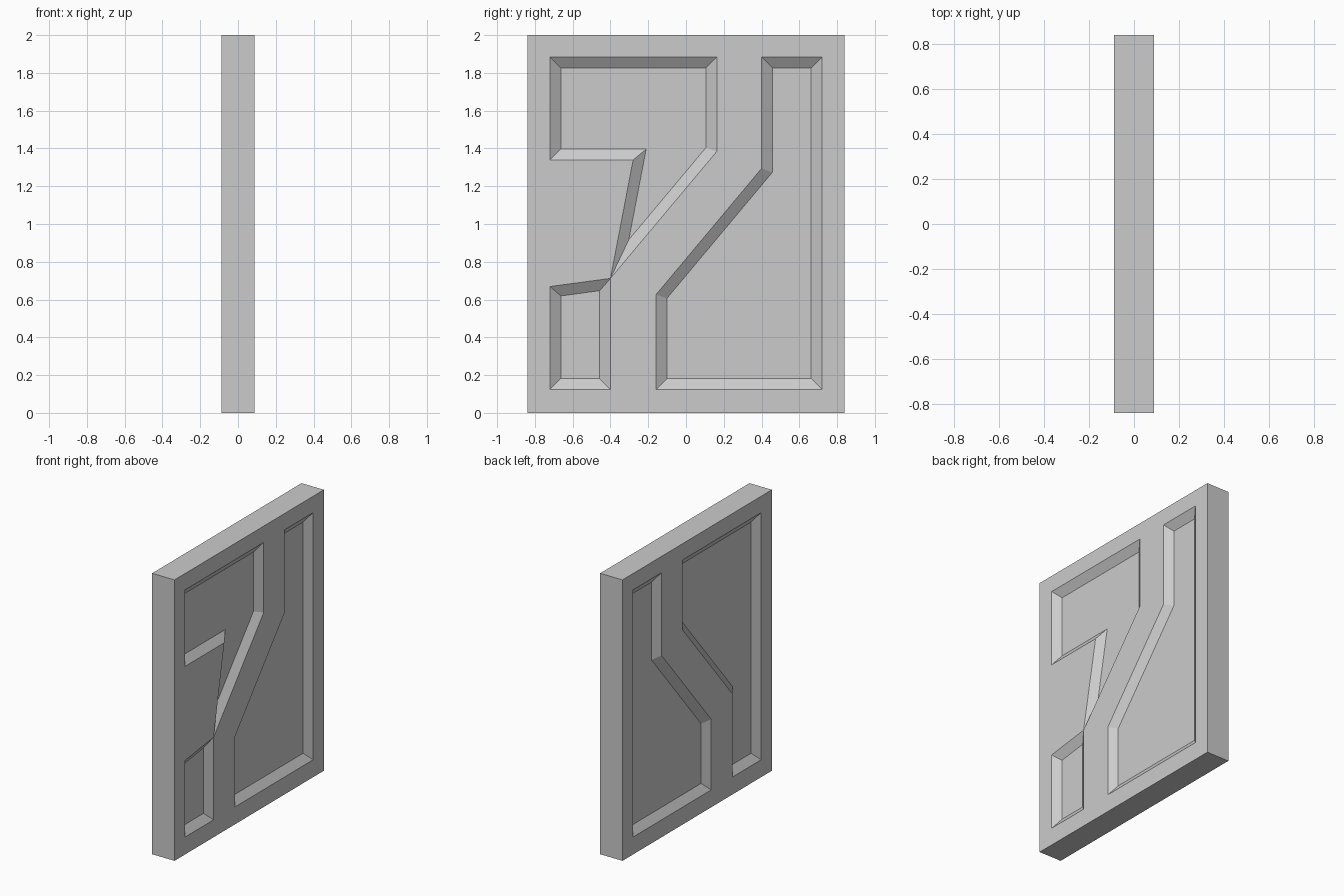
import bpy, bmesh
from mathutils import Vector

cube = bpy.data.objects.get("Cube")
if cube:
    bpy.data.objects.remove(cube, do_unlink=True)

HALF_X, HALF_Y, HEIGHT = 0.088, 0.84, 2.0
BEVEL, DEPTH = 0.057, 0.04

grey = bpy.data.materials.new("light grey")
grey.use_nodes = True
grey.diffuse_color = (0.6, 0.6, 0.6, 1)
grey.node_tree.nodes["Principled BSDF"].inputs["Base Color"].default_value = (0.6, 0.6, 0.6, 1)

# Slab corners and panel outline points in (y, z)
BL, BR, TR, TL = (-HALF_Y, 0), (HALF_Y, 0), (HALF_Y, HEIGHT), (-HALF_Y, HEIGHT)
LOW, HIGH, EDGE = 0.124, 1.884, 0.72
PINCH = (-0.40, 0.712)
left_top = [(-EDGE, HIGH), (0.163, HIGH), (0.163, 1.384)]
left_low = [(-0.40, LOW), (-EDGE, LOW)]
notch_top = [(-0.28, 1.339), (-EDGE, 1.339)]
notch_low = (-EDGE, 0.669)
wide_panel = [(0.40, HIGH), (EDGE, HIGH), (EDGE, LOW), (-0.158, LOW),
              (-0.158, 0.627), (0.40, 1.294)]

# Recess outlines, all clockwise in (y, z)
notched_panels = [left_top + [PINCH] + notch_top, [notch_low, PINCH] + left_low, wide_panel]
plain_panels = [left_top + [PINCH] + left_low, wide_panel]

# Flat raised frame around the recesses
common_frame = [
    [TL, TR, wide_panel[1], wide_panel[0], left_top[1], left_top[0]],
    [TR, BR, wide_panel[2], wide_panel[1]],
    [BR, BL, left_low[1], left_low[0], wide_panel[3], wide_panel[2]],
    [left_top[1], wide_panel[0], wide_panel[5], wide_panel[4], wide_panel[3],
     left_low[0], PINCH, left_top[2]],
]
notched_edge = [BL, TL, left_top[0], notch_top[1], notch_top[0], PINCH, notch_low, left_low[1]]
plain_edge = [BL, TL, left_top[0], left_low[1]]


def inset(loop, dist):
    """Mitred inward offset of a clockwise loop."""
    pts = [Vector(p) for p in loop]
    result = []
    for i, p in enumerate(pts):
        d1 = (p - pts[i - 1]).normalized()
        d2 = (pts[(i + 1) % len(pts)] - p).normalized()
        n1, n2 = Vector((d1.y, -d1.x)), Vector((d2.y, -d2.x))
        result.append(tuple(p + (n1 + n2) * dist / (1 + n1.dot(n2))))
    return result


bm = bmesh.new()


def add_face(points):
    bm.faces.new([bm.verts.new(p) for p in points])


def add_side(sign, panels, frame):
    x, floor_x = sign * HALF_X, sign * (HALF_X - DEPTH)
    for poly in frame:
        add_face([(x, *p) for p in poly])
    for outer in panels:
        inner = inset(outer, BEVEL)
        add_face([(floor_x, *p) for p in inner])
        for i in range(len(outer)):
            add_face([(x, *outer[i - 1]), (x, *outer[i]),
                      (floor_x, *inner[i]), (floor_x, *inner[i - 1])])


# Notched face, plain face and the four slab edges
add_side(1, notched_panels, common_frame + [notched_edge])
add_side(-1, plain_panels, common_frame + [plain_edge])
corners = [BL, BR, TR, TL]
for i in range(4):
    a, b = corners[i - 1], corners[i]
    add_face([(-HALF_X, *a), (-HALF_X, *b), (HALF_X, *b), (HALF_X, *a)])

bmesh.ops.remove_doubles(bm, verts=bm.verts[:], dist=0.0005)
bmesh.ops.recalc_face_normals(bm, faces=bm.faces[:])
mesh = bpy.data.meshes.new("panelled_slab")
bm.to_mesh(mesh)
bm.free()
mesh.materials.append(grey)
slab = bpy.data.objects.new("panelled_slab", mesh)
bpy.context.collection.objects.link(slab)
